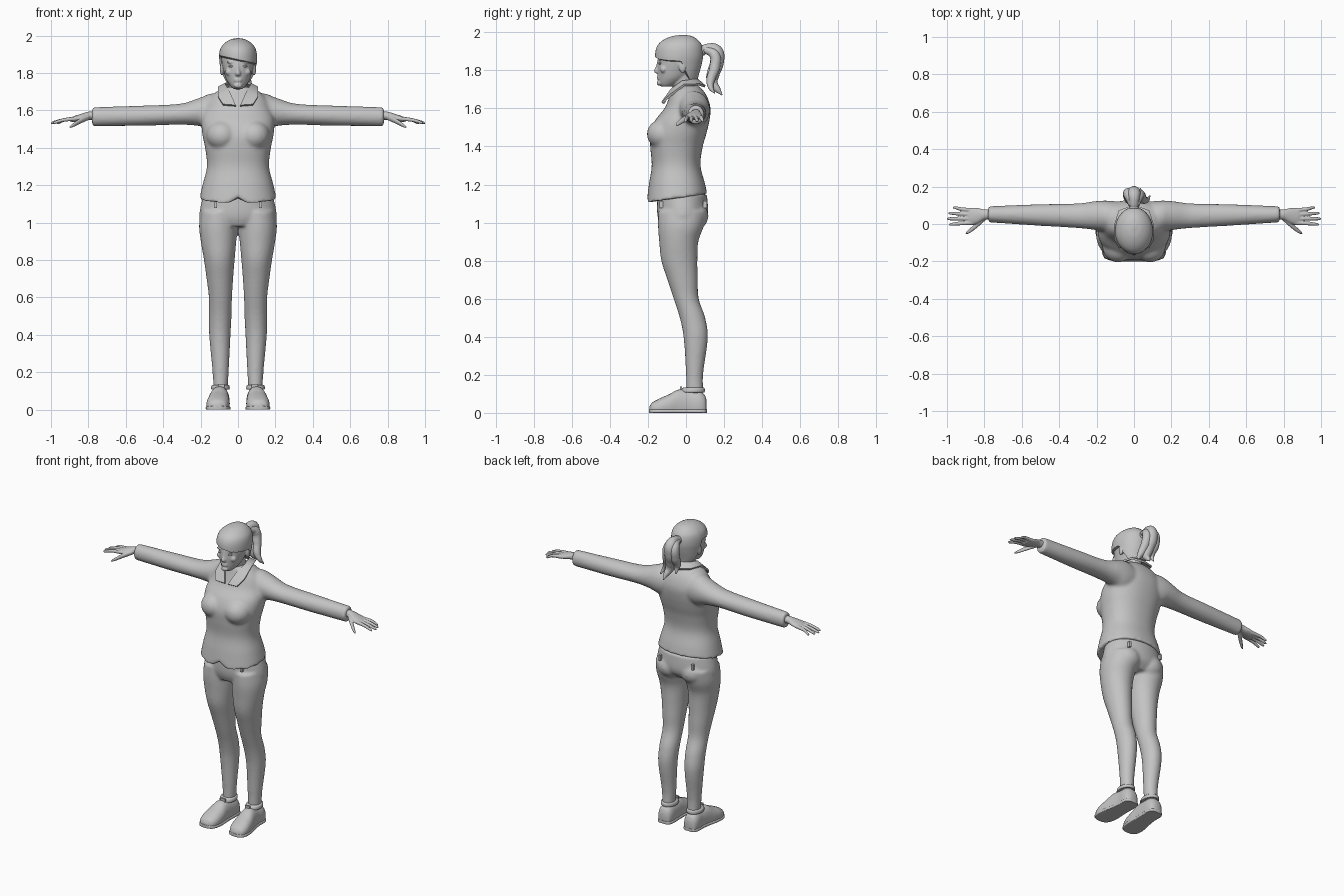
import bpy, bmesh, math
from mathutils import Matrix, Vector

cube = bpy.data.objects.get("Cube")
if cube:
    bpy.data.objects.remove(cube)

grey = bpy.data.materials.new("plain grey")
grey.use_nodes = True
grey.diffuse_color = (.55, .55, .55, 1)
for node in grey.node_tree.nodes:
    if node.type == "BSDF_PRINCIPLED":
        node.inputs["Base Color"].default_value = grey.diffuse_color

SIDES = (1, -1)


def section_at(keys, h):
    """Smoothly interpolate the cross-section keys at height h."""
    last = len(keys) - 1
    i = 0
    while i < last - 1 and h > keys[i + 1][0]:
        i += 1

    def slope(k, c):
        a, b = keys[max(k - 1, 0)], keys[min(k + 1, last)]
        return (b[c] - a[c]) / (b[0] - a[0])

    a, b = keys[i], keys[i + 1]
    span = b[0] - a[0]
    t = (h - a[0]) / span
    ease = t * t * (3 - 2 * t)
    return [a[c] + (b[c] - a[c]) * ease + span * t * (1 - t) *
            ((1 - t) * slope(i, c) - t * slope(i + 1, c)) for c in range(1, 5)]


def loft(bm, keys, axis="z", side=1, sides=32, steps=6, power=2, low=None):
    """Closed skin through keys: (position, centre a, centre b, radius a, radius b)."""
    first, top = keys[0][0], keys[-1][0]
    heights = [a[0] + (b[0] - a[0]) * k / steps
               for a, b in zip(keys, keys[1:]) for k in range(steps)] + [top]
    rings = []
    for h in heights:
        ring = []
        for k in range(sides):
            angle = math.tau * k / sides
            c, s = math.cos(angle), math.sin(angle)
            level = h
            if low:
                edge = low(c, s)
                level = edge + (h - first) * (top - edge) / (top - first)
            ca, cb, ra, rb = section_at(keys, level)
            a = ca + ra * math.copysign(abs(c) ** (2 / power), c)
            b = cb + rb * math.copysign(abs(s) ** (2 / power), s)
            x, y, z = {"x": (level, a, b), "y": (a, level, b), "z": (a, b, level)}[axis]
            ring.append(bm.verts.new((x * side, y, max(z, 0))))
        rings.append(ring)
    for lower, upper in zip(rings, rings[1:]):
        for k in range(sides):
            n = (k + 1) % sides
            bm.faces.new((lower[k], lower[n], upper[n], upper[k]))
    for ring in (rings[0], rings[-1]):
        middle = bm.verts.new(sum((v.co for v in ring), Vector()) / sides)
        for k in range(sides):
            bm.faces.new((ring[k], ring[(k + 1) % sides], middle))


def ball(bm, centre, radii):
    shape = Matrix.Translation(centre) @ Matrix.Diagonal((*radii, 1))
    bmesh.ops.create_uvsphere(bm, u_segments=24, v_segments=16, radius=1, matrix=shape)


def box(bm, centre, size):
    shape = Matrix.Translation(centre) @ Matrix.Diagonal((*size, 1))
    bmesh.ops.create_cube(bm, size=1, matrix=shape)


def bake(obj, angle=50):
    obj.data.materials.append(grey)
    bpy.ops.object.select_all(action="DESELECT")
    bpy.context.view_layer.objects.active = obj
    obj.select_set(True)
    bpy.ops.object.convert(target="MESH")
    bpy.ops.object.shade_smooth_by_angle(angle=math.radians(angle))


def finish(name, bm, voxel=0, relax=0, thick=0):
    """Turn the bmesh into an object, fusing its volumes when a voxel size is given."""
    bmesh.ops.recalc_face_normals(bm, faces=bm.faces)
    mesh = bpy.data.meshes.new(name)
    bm.to_mesh(mesh)
    bm.free()
    obj = bpy.data.objects.new(name, mesh)
    bpy.context.collection.objects.link(obj)
    if voxel:
        fuse = obj.modifiers.new("fuse", "REMESH")
        fuse.mode = "VOXEL"
        fuse.voxel_size = voxel
        soften = obj.modifiers.new("soften", "SMOOTH")
        soften.iterations = relax
    if thick:
        shell = obj.modifiers.new("shell", "SOLIDIFY")
        shell.thickness = thick
        shell.offset = 0
    bake(obj)


# Jacket: torso, bust and sleeves fused together, with a notched hem
def hem(c, s):
    notch = .032 * math.exp(-(c / .1) ** 2) if s < 0 else 0
    return 1.128 + .024 * s + notch


bm = bmesh.new()
loft(bm, [(1.1, 0, -.043, .212, .165), (1.2, 0, -.047, .19, .148), (1.3, 0, -.052, .166, .128),
          (1.4, 0, -.05, .176, .138), (1.47, 0, -.04, .19, .148), (1.54, 0, -.018, .195, .142),
          (1.6, 0, .008, .18, .121), (1.66, 0, .012, .155, .1), (1.7, 0, .005, .115, .08),
          (1.725, 0, -.005, .07, .062)], sides=72, power=2.25, low=hem)
for side in SIDES:
    ball(bm, (side * .085, -.118, 1.465), (.085, .088, .08))
    loft(bm, [(.05, .03, 1.59, .085, .09), (.14, .04, 1.593, .085, .098), (.2, .045, 1.592, .078, .077),
              (.3, .044, 1.58, .066, .057), (.5, .048, 1.572, .058, .054),
              (.78, .052, 1.566, .043, .051)], "x", side)
finish("jacket", bm, .009, 8)

# Collar: one folded flap per side meeting at the nape
inner = [(0, .06, 1.75), (.05, .04, 1.75), (.068, -.02, 1.74), (.045, -.075, 1.7), (.012, -.12, 1.625)]
outer = [(0, .1, 1.715), (.08, .07, 1.725), (.105, -.01, 1.722), (.105, -.08, 1.67), (.08, -.125, 1.63)]
bm = bmesh.new()
for side in SIDES:
    rows = [[bm.verts.new((x * side, y, z)) for x, y, z in line] for line in (inner, outer)]
    for k in range(len(inner) - 1):
        bm.faces.new((rows[0][k], rows[0][k + 1], rows[1][k + 1], rows[1][k]))
bmesh.ops.remove_doubles(bm, verts=bm.verts, dist=.001)
finish("collar", bm, thick=.012)

# Trousers: pelvis, seat and legs fused together
bm = bmesh.new()
loft(bm, [(.98, 0, -.03, .16, .1), (1.02, 0, -.02, .203, .126), (1.06, 0, -.018, .205, .134),
          (1.15, 0, -.02, .185, .13)], sides=48)
for side in SIDES:
    ball(bm, (side * .085, .03, 1.035), (.09, .088, .08))
    loft(bm, [(.1, .093, .046, .037, .045), (.2, .093, .045, .043, .045), (.4, .097, .051, .057, .064),
              (.5, .095, .034, .06, .067), (.6, .094, .001, .062, .066), (.7, .097, -.018, .071, .08),
              (.8, .1, -.035, .082, .095), (.9, .104, -.038, .095, .103),
              (.98, .105, -.027, .103, .12), (1.06, .1, -.018, .1, .128)], side=side)
finish("trousers", bm, .009, 5)

# Belt loops just below the hem
bm = bmesh.new()
for side in SIDES:
    for y in (-.13, .1):
        box(bm, (side * .12, y, 1.095), (.014, .02, .035))
finish("belt_loops", bm)

# Shoes with soles, ankle straps and buckles
shoe = [(-.192, .11, .015, .02, .018), (-.18, .11, .018, .045, .034), (-.14, .108, .026, .06, .049),
        (-.09, .104, .033, .06, .064), (-.04, .1, .042, .053, .08), (.02, .095, .042, .049, .078),
        (.07, .095, .04, .049, .074), (.098, .095, .034, .04, .06), (.108, .095, .03, .024, .04)]
sole = [(y * 1.01, x, .008, r * 1.07, .012) for y, x, _, r, _ in shoe]
shoes, soles, straps, buckles = (bmesh.new() for _ in range(4))
for side in SIDES:
    loft(shoes, shoe, "y", side, power=2.3)
    loft(soles, sole, "y", side, power=4)
    loft(straps, [(.108, .094, .036, .048, .06), (.114, .094, .036, .05, .063),
                  (.128, .094, .038, .048, .06), (.133, .094, .04, .042, .053)], side=side)
    box(buckles, (side * .09, -.026, .125), (.034, .012, .026))
finish("shoes", shoes)
finish("soles", soles)
finish("ankle_straps", straps)
finish("buckles", buckles)

# Hands: palm, four fanned fingers and a lowered thumb
bm = bmesh.new()
for side in SIDES:
    loft(bm, [(.75, .052, 1.572, .026, .026), (.8, .05, 1.571, .028, .022), (.84, .044, 1.562, .042, .019),
              (.88, .04, 1.553, .045, .015), (.895, .04, 1.55, .036, .01)], "x", side, 20)
    for i, tip in enumerate((.968, .993, 1.0, .99)):
        base, end = .073 - .022 * i, .088 - .03 * i
        loft(bm, [(.86, base, 1.556, .012, .012), (.93, (base + end) / 2, 1.549, .01, .01),
                  (tip - .01, end, 1.535, .008, .008), (tip, end, 1.532, .004, .004)], "x", side, 12)
    loft(bm, [(.795, .035, 1.565, .016, .015), (.84, -.005, 1.545, .016, .015),
              (.88, -.038, 1.522, .012, .011), (.9, -.05, 1.51, .005, .006)], "x", side, 12)
finish("hands", bm, .004, 2)

# Head: skull, jaw, neck, ears and facial forms fused together
bm = bmesh.new()
loft(bm, [(1.715, 0, -.105, .025, .025), (1.73, 0, -.09, .04, .052), (1.76, 0, -.07, .06, .076),
          (1.8, 0, -.055, .074, .095), (1.85, 0, -.042, .086, .106), (1.9, 0, -.035, .088, .105),
          (1.95, 0, -.03, .068, .08), (1.97, 0, -.03, .03, .04)])
loft(bm, [(1.64, 0, 0, .065, .065), (1.72, 0, -.01, .05, .06), (1.8, 0, -.02, .054, .06)])
loft(bm, [(1.782, 0, -.143, .012, .01), (1.794, 0, -.148, .016, .021), (1.82, 0, -.144, .009, .015),
          (1.855, 0, -.138, .009, .012)], sides=16)
ball(bm, (0, -.142, 1.733), (.022, .012, .014))
for z in (1.757, 1.767):
    ball(bm, (0, -.143, z), (.023, .01, .005))
for side in SIDES:
    ball(bm, (side * .086, -.018, 1.82), (.011, .02, .034))
    ball(bm, (side * .038, -.135, 1.858), (.024, .01, .006))
    ball(bm, (side * .045, -.118, 1.805), (.024, .018, .02))
finish("head", bm, .005, 3)

# Eyes
bm = bmesh.new()
for side in SIDES:
    ball(bm, (side * .035, -.136, 1.836), (.015, .008, .006))
finish("eyes", bm)


# Hair cap with a swept fringe, dropping behind the ears to the nape
def hairline(c, s):
    t = min(max((.45 - s) / .4, 0), 1)
    return 1.745 + (.127 - .022 * c) * t * t * (3 - 2 * t)


bm = bmesh.new()
loft(bm, [(1.74, 0, 0, .06, .058), (1.78, 0, -.02, .083, .088), (1.83, 0, -.036, .097, .118),
          (1.88, 0, -.036, .102, .126), (1.93, 0, -.033, .094, .117), (1.96, 0, -.028, .071, .09),
          (1.98, 0, -.02, .038, .05), (1.986, 0, -.015, .01, .012)], sides=64, low=hairline)
ball(bm, (0, .088, 1.905), (.026, .022, .028))
finish("hair", bm)

# Ponytail: overlapping tapered strands
strands = {
    "ponytail_main": [(0, .075, 1.9, .02), (0, .115, 1.915, .026), (0, .158, 1.9, .036),
                      (0, .162, 1.84, .037), (.01, .143, 1.78, .034), (.02, .14, 1.735, .028),
                      (.03, .165, 1.7, .017), (.035, .19, 1.67, .003)],
    "ponytail_right": [(-.01, .1, 1.91, .018), (-.025, .155, 1.89, .03), (-.03, .155, 1.82, .03),
                       (-.025, .13, 1.76, .024), (-.03, .15, 1.71, .003)],
    "ponytail_left": [(.01, .1, 1.91, .018), (.025, .15, 1.88, .028), (.035, .15, 1.81, .028),
                      (.05, .13, 1.75, .023), (.07, .13, 1.71, .014), (.085, .15, 1.68, .003)],
}
for name, points in strands.items():
    curve = bpy.data.curves.new(name, "CURVE")
    curve.dimensions = "3D"
    curve.bevel_depth = 1
    curve.bevel_resolution = 5
    curve.use_fill_caps = True
    spline = curve.splines.new("BEZIER")
    spline.bezier_points.add(len(points) - 1)
    for point, (x, y, z, r) in zip(spline.bezier_points, points):
        point.co = (x, y, z)
        point.radius = r
        point.handle_left_type = point.handle_right_type = "AUTO"
    strand = bpy.data.objects.new(name, curve)
    bpy.context.collection.objects.link(strand)
    bake(strand)
